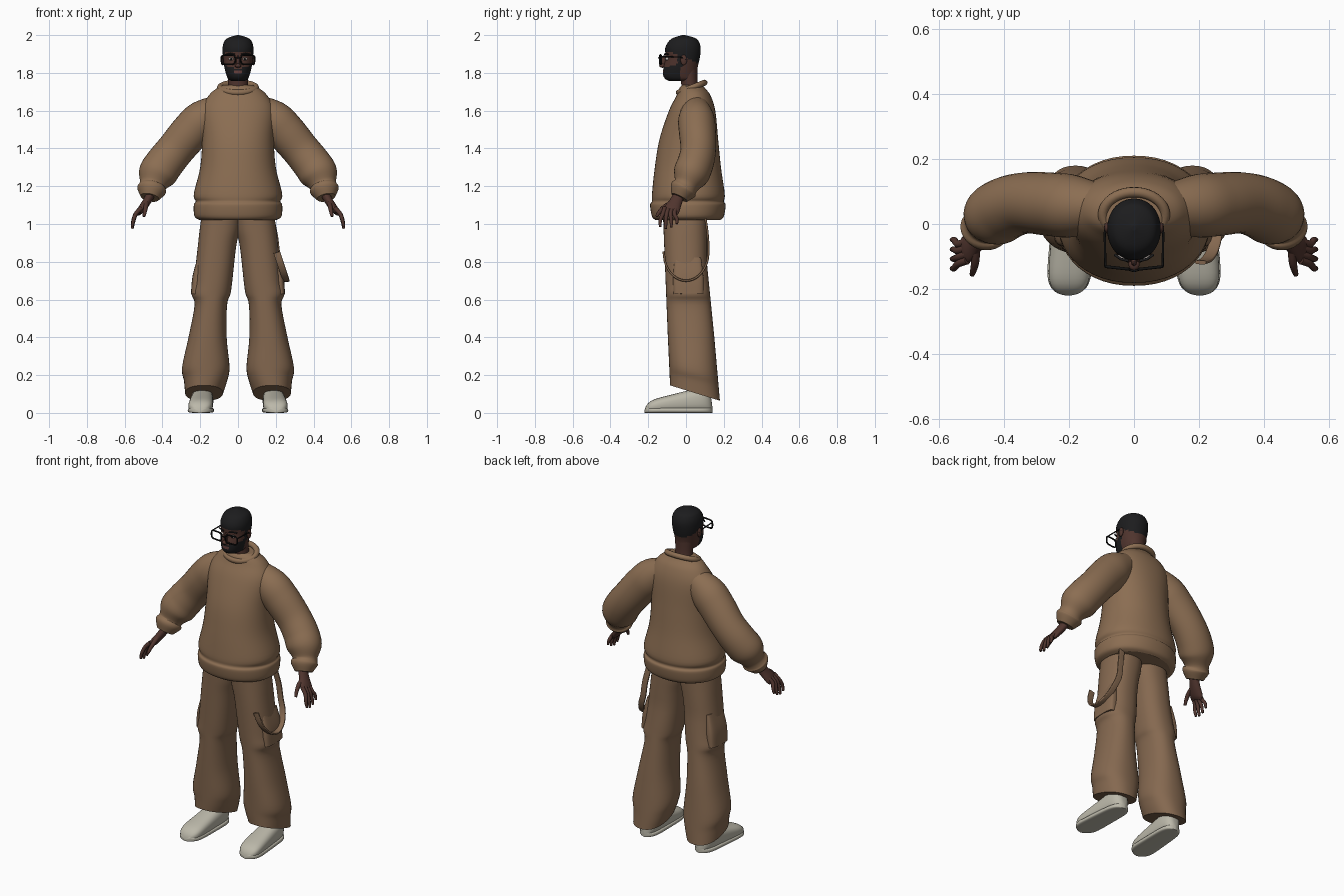
import bpy, bmesh, math
from mathutils import Vector

default_cube = bpy.data.objects.get("Cube")
if default_cube:
    bpy.data.objects.remove(default_cube)


def material(name, *rgb):
    mat = bpy.data.materials.new(name)
    mat.use_nodes = True
    mat.diffuse_color = (*rgb, 1)
    shader = mat.node_tree.nodes["Principled BSDF"]
    shader.inputs["Base Color"].default_value = (*rgb, 1)
    shader.inputs["Roughness"].default_value = 0.8
    return mat


KNIT = material("brown knit", 0.26, 0.155, 0.085)
CLOTH = material("brown trouser cloth", 0.235, 0.14, 0.08)
SKIN = material("dark skin", 0.08, 0.035, 0.027)
HAIR = material("black hair", 0.012, 0.012, 0.013)
LIPS = material("lips", 0.13, 0.05, 0.045)
FRAME = material("glasses black", 0.006, 0.006, 0.006)
EYE = material("eye white", 0.5, 0.45, 0.42)
SHOE = material("off white shoe", 0.5, 0.48, 0.4)


def oval(count, power=2.0):
    """Unit superellipse points."""
    angles = [math.tau * i / count for i in range(count)]
    return [[math.copysign(abs(value) ** (2 / power), value)
             for value in (math.cos(angle), math.sin(angle))] for angle in angles]


def smooth_rows(rows, steps=5):
    """Catmull-Rom interpolation through rows of numbers."""
    result = []
    last = len(rows) - 1
    for i in range(last):
        before, start, end, after = (rows[max(0, min(last, i + d))] for d in (-1, 0, 1, 2))
        for step in range(steps):
            t = step / steps
            result.append([
                b + t / 2 * (c - a + t * (2 * a - 5 * b + 4 * c - d + t * (3 * (b - c) + d - a)))
                for a, b, c, d in zip(before, start, end, after)])
    return result + [list(rows[-1])]


def link(name, data, mats):
    for mat in mats:
        data.materials.append(mat)
    obj = bpy.data.objects.new(name, data)
    bpy.context.collection.objects.link(obj)


def loft(name, rings, mats, count=32, power=2.0, rule=None):
    """Skin a list of (centre, axis_a, axis_b) rings and close both ends."""
    bm = bmesh.new()
    outline = oval(count, power)
    loops = [[bm.verts.new(centre + a * u + b * w) for u, w in outline] for centre, a, b in rings]
    for low, high in zip(loops, loops[1:]):
        for i in range(count):
            bm.faces.new((low[i - 1], low[i], high[i], high[i - 1]))
    bm.faces.new(loops[0])
    bm.faces.new(loops[-1])
    bmesh.ops.recalc_face_normals(bm, faces=bm.faces)
    for face in bm.faces:
        face.smooth = len(face.verts) == 4
        if rule:
            face.material_index = rule(*face.calc_center_median())
    mesh = bpy.data.meshes.new(name)
    bm.to_mesh(mesh)
    bm.free()
    link(name, mesh, mats)


def stack(name, rows, mats, **options):
    """Level rings: (z, half_width, front, back)."""
    rings = [(Vector((0, (front + back) / 2, z)), Vector((width, 0, 0)), Vector((0, (back - front) / 2, 0)))
             for z, width, front, back in smooth_rows(rows)]
    loft(name, rings, mats, **options)


def sweep(name, rows, mat, side=1, across=(0, 1, 0), **options):
    """Rings across a path: (x, y, z, thickness radius, breadth radius along 'across')."""
    points = smooth_rows(rows)
    path = [Vector((side * p[0], p[1], p[2])) for p in points]
    rings = []
    for i, point in enumerate(points):
        tangent = (path[min(i + 1, len(path) - 1)] - path[max(i - 1, 0)]).normalized()
        breadth = Vector(across)
        breadth = (breadth - tangent * breadth.dot(tangent)).normalized()
        rings.append((path[i], tangent.cross(breadth) * point[3], breadth * point[4]))
    loft(name, rings, [mat], **options)


def ball(name, location, scale, mat):
    bpy.ops.mesh.primitive_uv_sphere_add(segments=20, ring_count=12, radius=1, location=location)
    obj = bpy.context.object
    obj.name, obj.scale = name, scale
    obj.data.materials.append(mat)
    bpy.ops.object.shade_smooth()


def tube(name, points, radius, mat, side=1, cyclic=False, tip=1.0):
    """Round wire through points, tapering to the given tip ratio."""
    curve = bpy.data.curves.new(name, "CURVE")
    curve.dimensions, curve.bevel_depth, curve.bevel_resolution = "3D", radius, 3
    line = curve.splines.new("POLY")
    line.points.add(len(points) - 1)
    for i, (point, (x, y, z)) in enumerate(zip(line.points, points)):
        point.co = (side * x, y, z, 1)
        point.radius = 1 + (tip - 1) * (i / len(points)) ** 2
    line.use_smooth = True
    line.use_cyclic_u, curve.use_fill_caps = cyclic, True
    link(name, curve, [mat])


# Sweater body with ribbed hem, and collar dipping at the front
stack("sweater_body", [
    (1.02, .2, -.16, .18), (1.04, .23, -.18, .2), (1.1, .234, -.19, .21), (1.12, .224, -.18, .2),
    (1.16, .234, -.18, .205), (1.3, .2, -.165, .185), (1.45, .19, -.14, .17), (1.6, .195, -.09, .155),
    (1.68, .155, -.05, .13), (1.72, .11, -.035, .1), (1.735, .08, -.02, .09)], [KNIT], count=48, power=2.15)
tube("sweater_collar", [(.095 * u, .03 + .068 * w, 1.722 + .026 * w) for u, w in oval(40)],
     .016, KNIT, cyclic=True)


def head_colour(x, y, z):
    """Index of skin, hair or lips: hair cap, sideburns, beard and mouth."""
    hairline = 1.915 - max(0, y + .09) * .42
    sideburn = abs(y + .032) < .012 and z > 1.83
    mouth = y < -.1 and abs(x) < .022 and abs(z - 1.803) < .006
    beard = z < 1.824 + (y + .12) * .3 and y < -.03
    if mouth:
        return 2
    return int(z > hairline or sideburn or beard)


# Neck, head and nose
stack("neck", [(1.66, .06, -.02, .08), (1.74, .052, -.025, .062), (1.82, .055, -.03, .06)], [SKIN])
stack("head", [
    (1.757, .035, -.09, .03), (1.768, .052, -.11, .054), (1.79, .062, -.121, .058), (1.83, .072, -.119, .062),
    (1.88, .079, -.108, .073), (1.93, .082, -.11, .078), (1.965, .073, -.093, .068),
    (1.985, .054, -.068, .048), (2, .006, -.02, -.005)],
    [SKIN, HAIR, LIPS], count=64, power=2.1, rule=head_colour)
ball("nose_tip", (0, -.124, 1.838), (.017, .018, .011), SKIN)
ball("nose_bridge", (0, -.115, 1.862), (.009, .014, .032), SKIN)
tube("glasses_bridge", [(-.016, -.14, 1.877), (0, -.145, 1.88), (.016, -.14, 1.877)], .0035, FRAME)

# Trouser leg profile (z, inner, outer) and the rule for its depth
LEG = [(1.06, -.02, .19), (.97, -.01, .203), (.88, .01, .213), (.7, .03, .234), (.63, .04, .246), (.57, .058, .23),
       (.4, .06, .262), (.24, .045, .296), (.17, .058, .286), (.105, .08, .28)]


def leg_ring(side, z, inner, outer):
    front, back = -.08 - .04 * z, max(.11, .19 - .1 * z)
    hem_tilt = -.055 * max(0, 1 - z / .4)
    return (Vector((side * (inner + outer) / 2, (front + back) / 2, z)),
            Vector(((outer - inner) / 2, 0, 0)), Vector((0, (back - front) / 2, hem_tilt)))


def shoe_ring(side, t, grow, ceiling):
    """Shoe section, t running from heel to toe."""
    end = abs(2 * t - 1)
    width = (.055 + .013 * t) * grow * math.sqrt(1.001 - end ** 6)
    height = min(ceiling, (.15 - .09 * t) * math.sqrt(1.02 - end ** 8))
    return (Vector((side * (.184 + .018 * t), .14 - .36 * t, height / 2)),
            Vector((width, 0, 0)), Vector((0, 0, height / 2)))


for prefix, side in (("left_", 1), ("right_", -1)):
    # Ear, eye, brow and glasses
    ball(prefix + "ear", (side * .083, -.012, 1.868), (.009, .017, .028), SKIN)
    ball(prefix + "eye", (side * .036, -.1, 1.874), (.014, .01, .008), EYE)
    ball(prefix + "pupil", (side * .036, -.108, 1.874), (.006, .003, .006), FRAME)
    tube(prefix + "brow", [(.018, -.113, 1.898), (.04, -.108, 1.903), (.06, -.094, 1.898)], .004, HAIR, side)
    rim = [(.051 + .036 * u, -.135 + .004 * u, 1.87 + .025 * w) for u, w in oval(24, 4)]
    tube(prefix + "glasses_rim", rim, .0045, FRAME, side, cyclic=True)
    tube(prefix + "glasses_temple", [(.088, -.13, 1.886), (.09, -.03, 1.884), (.087, 0, 1.87)],
         .0035, FRAME, side)

    # Sleeve, full above the gathered cuff
    sleeve = [(.07, .055, 1.635, .06), (.18, .055, 1.56, .1), (.25, .06, 1.49, .104), (.33, .065, 1.395, .1),
              (.39, .05, 1.32, .102), (.43, .025, 1.26, .1), (.452, 0, 1.205, .07),
              (.458, -.015, 1.18, .077), (.467, -.035, 1.14, .05)]
    sweep(prefix + "sleeve", [(x, y, z, r, r * .94) for x, y, z, r in sleeve], KNIT, side)

    # Hand with fanned, tapering fingers
    sweep(prefix + "palm", [(.455, -.03, 1.17, .024, .028), (.485, -.055, 1.115, .022, .034),
                            (.513, -.076, 1.075, .019, .043), (.525, -.084, 1.055, .009, .036)], SKIN, side)
    fingers = zip(("index", "middle", "ring", "little"), (.07, .08, .073, .055))
    for i, (finger, length) in enumerate(fingers):
        y = -.112 + i * .02
        tip_y = y - .024 + i * .009
        bend = [(.512, y, 1.085), (.54, y - .01, 1.055), (.553, tip_y, 1.055 - length / 2),
                (.56, tip_y, 1.055 - length)]
        tube(f"{prefix}{finger}_finger", smooth_rows(bend), .012, SKIN, side, tip=.5)
    thumb = [(.485, -.075, 1.115), (.488, -.115, 1.09), (.493, -.14, 1.065), (.498, -.156, 1.04)]
    tube(prefix + "thumb", smooth_rows(thumb), .013, SKIN, side, tip=.5)

    # Baggy trouser leg and its outer thigh pocket
    loft(prefix + "trouser_leg", [leg_ring(side, *row) for row in smooth_rows(LEG)], [CLOTH],
         count=40, power=2.3)
    sweep(prefix + "cargo_pocket", [(.198, .01, .82, .016, .07), (.211, .012, .72, .03, .08),
                                    (.217, .014, .63, .032, .08)], CLOTH, side, power=3.5)

    # Shoe upper and its wider sole
    stations = [(1 - math.cos(math.pi * i / 24)) / 2 for i in range(25)]
    for part, grow, ceiling, power in (("shoe", 1, 1, 2.6), ("shoe_sole", 1.06, .028, 4)):
        loft(prefix + part, [shoe_ring(side, t, grow, ceiling) for t in stations], [SHOE], power=power)

# Hanging strap loop on the left hip
swing = [math.pi * i / 8 for i in range(9)]
hanging = [(.17, .1, 1.05), (.193, .115, .94)]
hanging += [(.205 + .05 * math.sin(a), .118 * math.cos(a), .85 - .15 * math.sin(a)) for a in swing]
sweep("left_hip_strap", [(*point, .006, .018) for point in hanging], CLOTH, across=(1, 0, 0), power=4)
